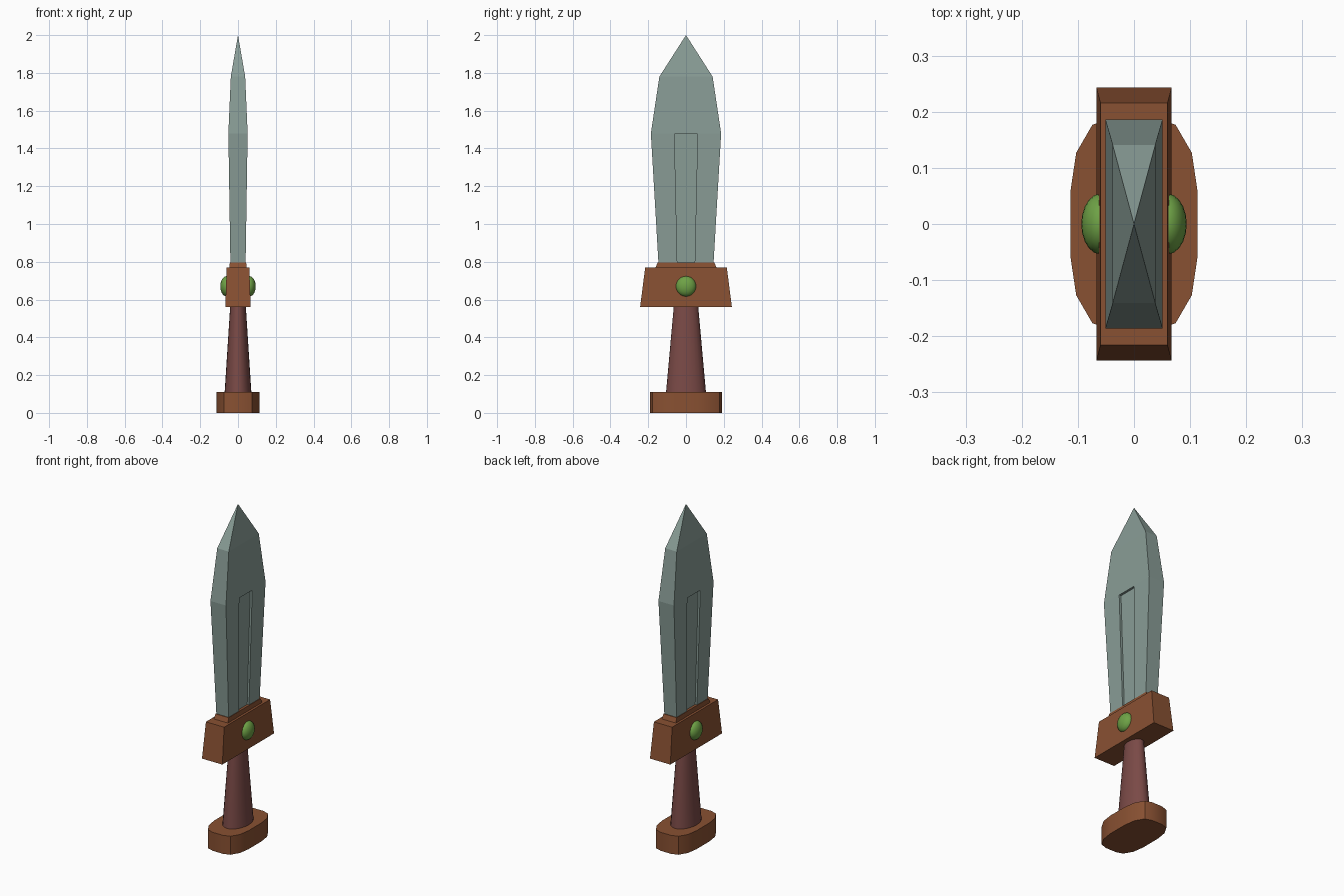
import bpy, bmesh, math

if "Cube" in bpy.data.objects:
    bpy.data.objects.remove(bpy.data.objects["Cube"])


def material(name, rgb):
    m = bpy.data.materials.new(name)
    m.diffuse_color = (*rgb, 1.0)
    m.use_nodes = True
    m.node_tree.nodes["Principled BSDF"].inputs["Base Color"].default_value = m.diffuse_color
    return m


BROWN = material("copper brown", (0.25, 0.082, 0.032))
STEEL = material("grey green steel", (0.25, 0.335, 0.305))
GRIP = material("dark red leather", (0.195, 0.068, 0.062))
GREEN = material("green gem", (0.156, 0.36, 0.061))


def loft(name, rings, mat, smooth=False):
    """Skin a stack of equal-sized rings; a one-point last ring makes a tip."""
    bm = bmesh.new()
    vs = [[bm.verts.new(p) for p in r] for r in rings]
    n = len(vs[0])
    for a, b in zip(vs, vs[1:]):
        for i in range(n):
            j = (i + 1) % n
            if len(b) == 1:
                bm.faces.new((a[i], a[j], b[0]))
            else:
                bm.faces.new((a[i], a[j], b[j], b[i]))
    bm.faces.new(vs[0][::-1])
    if len(vs[-1]) > 1:
        bm.faces.new(vs[-1])
    bmesh.ops.recalc_face_normals(bm, faces=bm.faces)
    return finish(name, bm, mat, smooth)


def finish(name, bm, mat, smooth):
    me = bpy.data.meshes.new(name)
    bm.to_mesh(me)
    bm.free()
    me.materials.append(mat)
    ob = bpy.data.objects.new(name, me)
    bpy.context.collection.objects.link(ob)
    if smooth:
        bpy.ops.object.select_all(action='DESELECT')
        ob.select_set(True)
        bpy.context.view_layer.objects.active = ob
        bpy.ops.object.shade_smooth_by_angle(angle=math.radians(40))
    return ob


def rect(x, y, z):
    return [(x, y, z), (-x, y, z), (-x, -y, z), (x, -y, z)]


def ellipse(x, y, z, n=24):
    return [(x * math.cos(2 * math.pi * i / n), y * math.sin(2 * math.pi * i / n), z)
            for i in range(n)]


# Pommel: rounded oblong slab
quarter = [(0.113, 0.06), (0.103, 0.127), (0.074, 0.177), (0.033, 0.19)]
half = quarter + [(-x, y) for x, y in reversed(quarter)]
outline = half + [(-x, -y) for x, y in half]
loft("pommel", [[(x, y, z) for x, y in outline] for z in (0, 0.11)], BROWN, True)

# Grip: tapered oval
loft("grip", [ellipse(0.071, 0.106, 0.105), ellipse(0.041, 0.064, 0.57)], GRIP, True)

# Guard and the collar that holds the blade
loft("guard", [rect(0.067, 0.243, 0.56), rect(0.06, 0.216, 0.77)], BROWN)
loft("collar", [rect(0.047, 0.163, 0.765), rect(0.043, 0.15, 0.797)], BROWN)

# Blade: rectangular section swelling, then narrowing to a tip
blade = loft("blade", [rect(0.04, 0.145, 0.78), rect(0.051, 0.186, 1.48),
                       rect(0.038, 0.141, 1.78), [(0, 0, 2.0)]], STEEL)

# Shallow groove on both blade faces, and a gem on both guard faces
for side, s in (("right", 1), ("left", -1)):
    def groove(inner, y, z):
        return [(s * inner, -y, z), (s * 0.1, -y, z), (s * 0.1, y, z), (s * inner, y, z)]
    cutter = loft("groove_cutter_" + side,
                  [groove(0.028, 0.046, 0.79), groove(0.038, 0.061, 1.477)], STEEL)
    cutter.hide_render = True
    cutter.hide_viewport = True
    mod = blade.modifiers.new("groove_" + side, 'BOOLEAN')
    mod.operation = 'DIFFERENCE'
    mod.solver = 'EXACT'
    mod.object = cutter

    bm = bmesh.new()
    bmesh.ops.create_uvsphere(bm, u_segments=20, v_segments=12, radius=1)
    for v in bm.verts:
        v.co = (s * 0.06 + v.co.x * 0.034, v.co.y * 0.054, 0.67 + v.co.z * 0.054)
    finish("gem_" + side, bm, GREEN, True)
